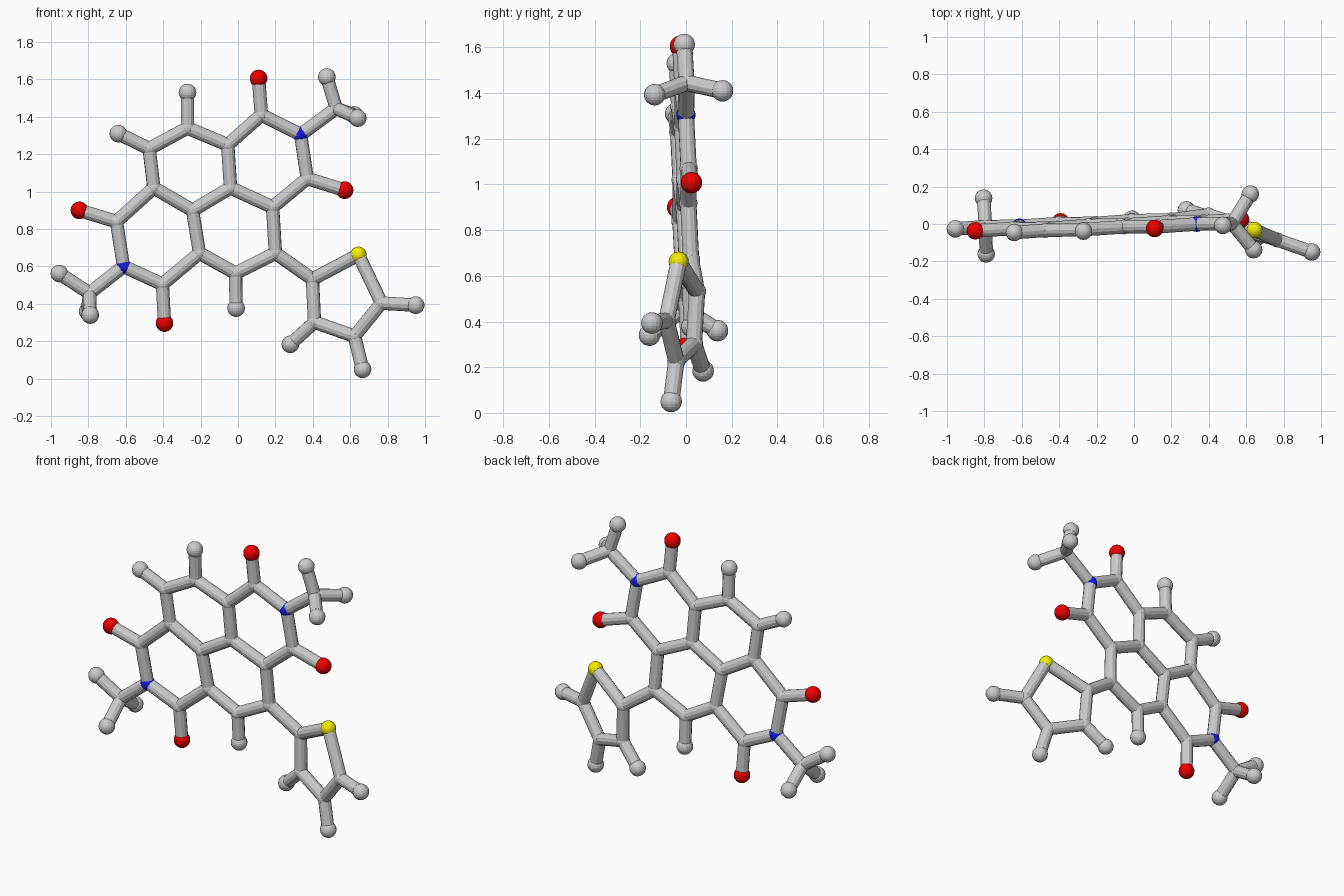
import bpy, bmesh
from mathutils import Vector, Matrix

if "Cube" in bpy.data.objects:
    bpy.data.objects.remove(bpy.data.objects["Cube"])

STICK_R, STICK_SIDES = 0.036, 12


def core(x, z):
    """Point on the slightly tilted plane of the fused rings."""
    return Vector((x, 0.043 + 0.046 * x - 0.045 * z, z))


def side(x, z):
    """Point on the twisted plane of the five-sided side ring."""
    return Vector((x, 0.165 - 0.348 * x + 0.041 * z, z))


def material(name, color):
    m = bpy.data.materials.new(name)
    m.diffuse_color = color
    m.use_nodes = True
    m.node_tree.nodes["Principled BSDF"].inputs["Base Color"].default_value = m.diffuse_color
    return m


def finish(bm, name, mat=None):
    me = bpy.data.meshes.new(name)
    bm.to_mesh(me)
    bm.free()
    ob = bpy.data.objects.new(name, me)
    bpy.context.collection.objects.link(ob)
    if mat:
        me.materials.append(mat)
    return ob


def balls(name, points, r, mat=None):
    bm = bmesh.new()
    for p in points:
        bmesh.ops.create_uvsphere(bm, u_segments=16, v_segments=12, radius=r,
                                  matrix=Matrix.Translation(p))
    return finish(bm, name, mat)


def stick(bm, a, b):
    d = b - a
    rot = d.to_track_quat('Z', 'Y').to_matrix().to_4x4()
    bmesh.ops.create_cone(bm, cap_ends=True, segments=STICK_SIDES,
                          radius1=STICK_R, radius2=STICK_R, depth=d.length,
                          matrix=Matrix.Translation((a + b) / 2) @ rot)


# Joints of the fused rings and the two end groups
joints = [core(*p) for p in (
    (.125, 1.41), (-.055, 1.25), (-.27, 1.34), (-.475, 1.23), (-.45, 1.02),
    (-.243, .90), (-.04, 1.02), (.185, .917), (.37, 1.07), (-.65, .84),
    (-.404, .505), (-.206, .671), (-.013, .564), (.20, .671),
    (.525, 1.445), (-.794, .457))]
# Joints of the five-sided ring
joints += [side(*p) for p in ((.398, .532), (.409, .302), (.623, .227), (.767, .404))]

blue = [core(.335, 1.305), core(-.612, .60)]
yellow = [side(.644, .662)]
red = [core(*p) for p in ((.11, 1.605), (.57, 1.008), (-.848, .90), (-.393, .297))]

# Grey end balls: core, side ring, then the end groups
grey = [core(*p) for p in ((-.27, 1.53), (-.64, 1.31), (-.01, .377),
                           (.475, 1.613), (-.955, .562))]
grey += [side(*p) for p in ((.28, .184), (.666, .05), (.95, .393))]
grey += [Vector(p) for p in ((.622, .16, 1.41), (.64, -.137, 1.393),
                             (-.804, .138, .36), (-.79, -.16, .34))]

balls("joint_balls", joints, 0.040)
balls("grey_end_balls", grey, 0.047)
balls("blue_balls", blue, 0.042, material("blue", (0.01, 0.01, 0.8, 1)))
balls("yellow_ball", yellow, 0.044, material("yellow", (0.9, 0.85, 0.0, 1)))
balls("red_balls", red, 0.047, material("red", (0.85, 0.0, 0.0, 1)))

# Sticks join neighbouring points; end balls only join to the skeleton
bm = bmesh.new()
frame = joints + blue + yellow
for i, a in enumerate(frame):
    for b in frame[i + 1:]:
        reach = 0.33 if b in yellow else 0.29
        if (a - b).length < reach:
            stick(bm, a, b)
    for b in red + grey:
        if (a - b).length < 0.26:
            stick(bm, a, b)
finish(bm, "sticks")
